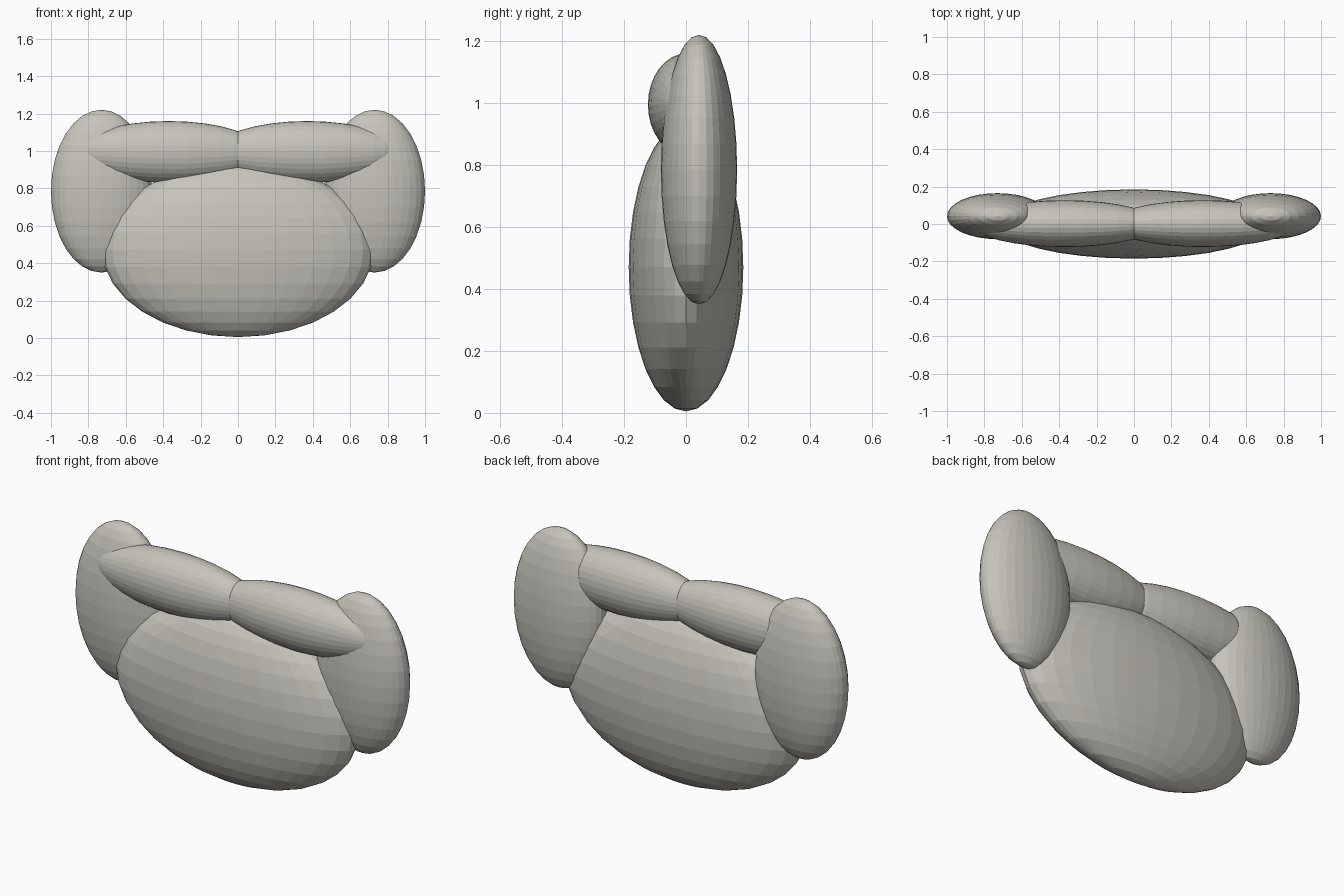
import bpy, math

if "Cube" in bpy.data.objects:
    bpy.data.objects.remove(bpy.data.objects["Cube"])

fabric = bpy.data.materials.new("warm_grey")
fabric.diffuse_color = (0.57, 0.55, 0.50, 1)
fabric.use_nodes = True
fabric.node_tree.nodes["Principled BSDF"].inputs["Base Color"].default_value = fabric.diffuse_color


def cushion(name, centre, radii, sideways=False):
    """Faceted ellipsoid; sideways puts its poles along x."""
    bpy.ops.mesh.primitive_uv_sphere_add(segments=32, ring_count=16, radius=1)
    ob = bpy.context.object
    ob.name = name
    if sideways:
        ob.rotation_euler = (0, math.pi / 2, 0)
        bpy.ops.object.transform_apply(location=False, rotation=True, scale=False)
    ob.scale = radii
    ob.location = centre
    bpy.ops.object.transform_apply(location=False, rotation=False, scale=True)
    ob.data.materials.append(fabric)
    bpy.ops.object.shade_flat()
    return ob


# Large flattened main body
cushion("body", (0, 0, 0.47), (0.725, 0.185, 0.465))

# Upright side lobes and the two halves of the crossbar
for side, s in (("left", -1), ("right", 1)):
    cushion(side + "_side_lobe", (0.73 * s, 0.042, 0.785), (0.27, 0.123, 0.435))
    cushion(side + "_crossbar", (0.37 * s, 0.002, 0.995), (0.50, 0.125, 0.165), True)
